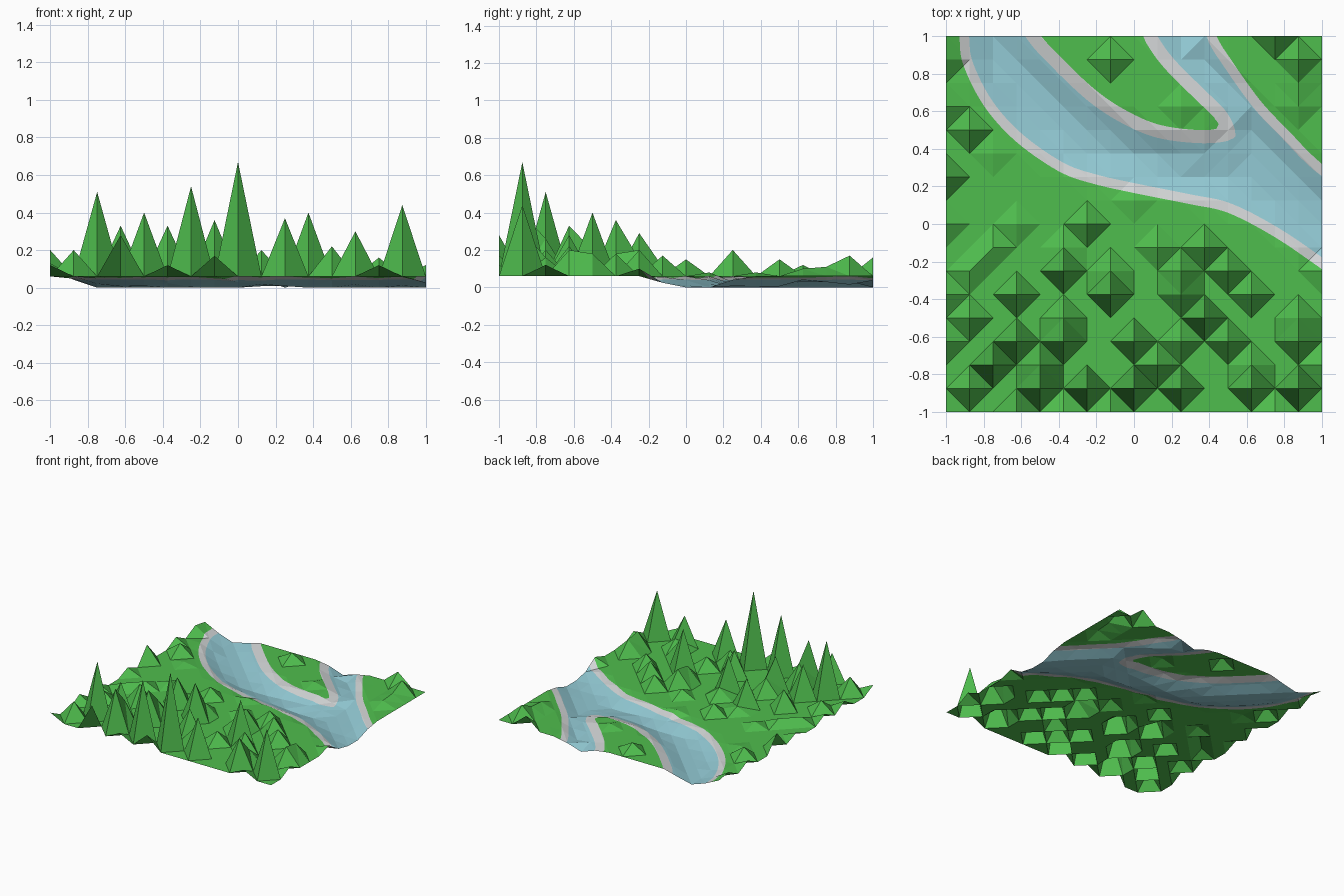
import bpy, bmesh, math
from mathutils import Vector

if "Cube" in bpy.data.objects:
    bpy.data.objects.remove(bpy.data.objects["Cube"])

N = 16            # terrain cells per side
STEP = 2 / N
SUB = 4           # refinement of each facet, for clean shorelines
GROUND = 0.06


def material(name, rgb):
    m = bpy.data.materials.new(name)
    m.diffuse_color = (*rgb, 1)
    m.use_nodes = True
    m.node_tree.nodes["Principled BSDF"].inputs["Base Color"].default_value = m.diffuse_color
    return m


MATS = [material("grass green", (0.078, 0.51, 0.075)),
        material("gravel grey", (0.64, 0.66, 0.665)),
        material("river blue", (0.29, 0.59, 0.66))]

# River outline (lower bank, then upper right bank) and the island tongue
RIVER = [(-0.95, 1.3), (-0.93, 1), (-0.91, 0.85), (-0.80, 0.63), (-0.63, 0.44), (-0.40, 0.28),
         (-0.22, 0.215), (0, 0.165), (0.3, 0.105), (0.5, 0.06), (0.75, -0.07), (1, -0.24),
         (1.3, -0.45), (1.4, 0.0), (1, 0.32), (0.83, 0.49), (0.67, 0.66), (0.5, 0.9),
         (0.44, 1), (0.3, 1.3)]
ISLAND = [(-0.75, 1.3), (-0.58, 1), (-0.45, 0.85), (-0.25, 0.66), (-0.07, 0.54), (0.12, 0.46),
          (0.35, 0.43), (0.51, 0.445), (0.54, 0.49), (0.49, 0.6), (0.37, 0.72), (0.22, 0.87),
          (0.125, 1), (-0.05, 1.3)]

# Peak heights: row from the back -> {column from the left: height}
PEAKS = {
    0: {0: .10, 14: .16},
    1: {0: .12, 7: .13, 15: .17},
    2: {15: .11},
    3: {0: .12, 10: .09, 15: .10},
    4: {1: .15, 12: .03},
    5: {2: .08},
    6: {0: .20},
    7: {8: .08},
    8: {0: .11, 3: .10, 6: .15},
    9: {2: .11, 5: .11, 9: .12, 11: .17},
    10: {1: .11, 5: .29, 7: .15, 10: .20, 12: .20, 16: .10},
    11: {0: .12, 3: .22, 7: .36, 10: .18, 13: .18},
    12: {1: .15, 5: .20, 11: .40, 15: .18},
    13: {0: .13, 3: .33, 5: .33, 8: .28, 10: .16, 12: .22, 15: .20},
    14: {2: .51, 4: .26, 9: .20, 13: .16, 16: .12},
    15: {1: .20, 4: .40, 6: .54, 8: .67, 10: .37, 13: .30, 15: .44},
    16: {0: .12, 3: .28, 5: .12, 7: .17, 14: .12},
}


def smooth(pts, n=5):
    """Closed Catmull-Rom curve through the points."""
    p = [Vector(q) for q in pts]
    out = []
    for i in range(len(p)):
        a, b, c, d = (p[(i + k) % len(p)] for k in (-1, 0, 1, 2))
        for j in range(n):
            t = j / n
            out.append(0.5 * (2 * b + (c - a) * t + (2 * a - 5 * b + 4 * c - d) * t * t
                              + (3 * b - a - 3 * c + d) * t ** 3))
    return [(v.x, v.y) for v in out]


def signed_dist(x, y, poly):
    """Distance to the outline, positive inside."""
    best, inside = 9.0, False
    for (ax, ay), (bx, by) in zip(poly, poly[1:] + poly[:1]):
        dx, dy = bx - ax, by - ay
        t = ((x - ax) * dx + (y - ay) * dy) / (dx * dx + dy * dy + 1e-12)
        t = min(1, max(0, t))
        best = min(best, math.hypot(x - ax - t * dx, y - ay - t * dy))
        if (ay > y) != (by > y) and x < ax + (y - ay) * dx / dy:
            inside = not inside
    return best if inside else -best


RIVER, ISLAND = smooth(RIVER), smooth(ISLAND)
cache = {}


def fields(x, y):
    """(grass field, dry land field): positive where that ground is present."""
    key = (round(x, 4), round(y, 4))
    if key not in cache:
        out, isl = -signed_dist(x, y, RIVER), signed_dist(x, y, ISLAND)
        cache[key] = (max(out, isl - 0.07), max(out + 0.052, isl))
    return cache[key]


# Height of each terrain corner: peaks on flat ground, sunken river bed
def height(col, row):
    peak = PEAKS.get(row, {}).get(col)
    if peak:
        return peak
    land = fields(-1 + col * STEP, 1 - row * STEP)[1]
    return GROUND * min(1, max(0, (land + 0.10) / 0.14))


def corner(col, row):
    return Vector((-1 + col * STEP, 1 - row * STEP, height(col, row)))


def split(poly, k):
    """Cut a polygon where field k changes sign: (positive part, negative part)."""
    pos, neg = [], []
    for p, q in zip(poly, poly[1:] + poly[:1]):
        (pos if p[k] >= 0 else neg).append(p)
        if (p[k] >= 0) != (q[k] >= 0):
            t = p[k] / (p[k] - q[k])
            m = tuple(a + (b - a) * t for a, b in zip(p, q))
            pos.append(m)
            neg.append(m)
    return pos, neg


bm = bmesh.new()


def add_face(poly, mat):
    if len(poly) > 2:
        bm.faces.new([bm.verts.new(p[:3]) for p in poly]).material_index = mat


def add_facet(a, b, c):
    """One terrain triangle, refined and cut along the shorelines."""
    def pt(i, j):
        v = a + (b - a) * (i / SUB) + (c - a) * (j / SUB)
        return (*v, *fields(v.x, v.y))
    if min(fields(v.x, v.y)[0] for v in (a, b, c)) > 0.18:
        add_face([tuple(a), tuple(b), tuple(c)], 0)
        return
    for i in range(SUB):
        for j in range(SUB - i):
            tris = [[pt(i, j), pt(i + 1, j), pt(i, j + 1)]]
            if i + j < SUB - 1:
                tris.append([pt(i + 1, j), pt(i + 1, j + 1), pt(i, j + 1)])
            for tri in tris:
                grass, rest = split(tri, 3)
                gravel, water = split(rest, 4)
                for m, part in enumerate((grass, gravel, water)):
                    add_face(part, m)


# Each cell folds along its flatter diagonal
for r in range(N):
    for c in range(N):
        sw, se, ne, nw = corner(c, r + 1), corner(c + 1, r + 1), corner(c + 1, r), corner(c, r)
        if abs(sw.z - ne.z) <= abs(se.z - nw.z):
            add_facet(sw, se, ne)
            add_facet(sw, ne, nw)
        else:
            add_facet(sw, se, nw)
            add_facet(se, ne, nw)

bmesh.ops.remove_doubles(bm, verts=bm.verts, dist=0.0002)
mesh = bpy.data.meshes.new("river_valley_terrain")
bm.to_mesh(mesh)
bm.free()
for m in MATS:
    mesh.materials.append(m)
terrain = bpy.data.objects.new("river_valley_terrain", mesh)
bpy.context.collection.objects.link(terrain)
